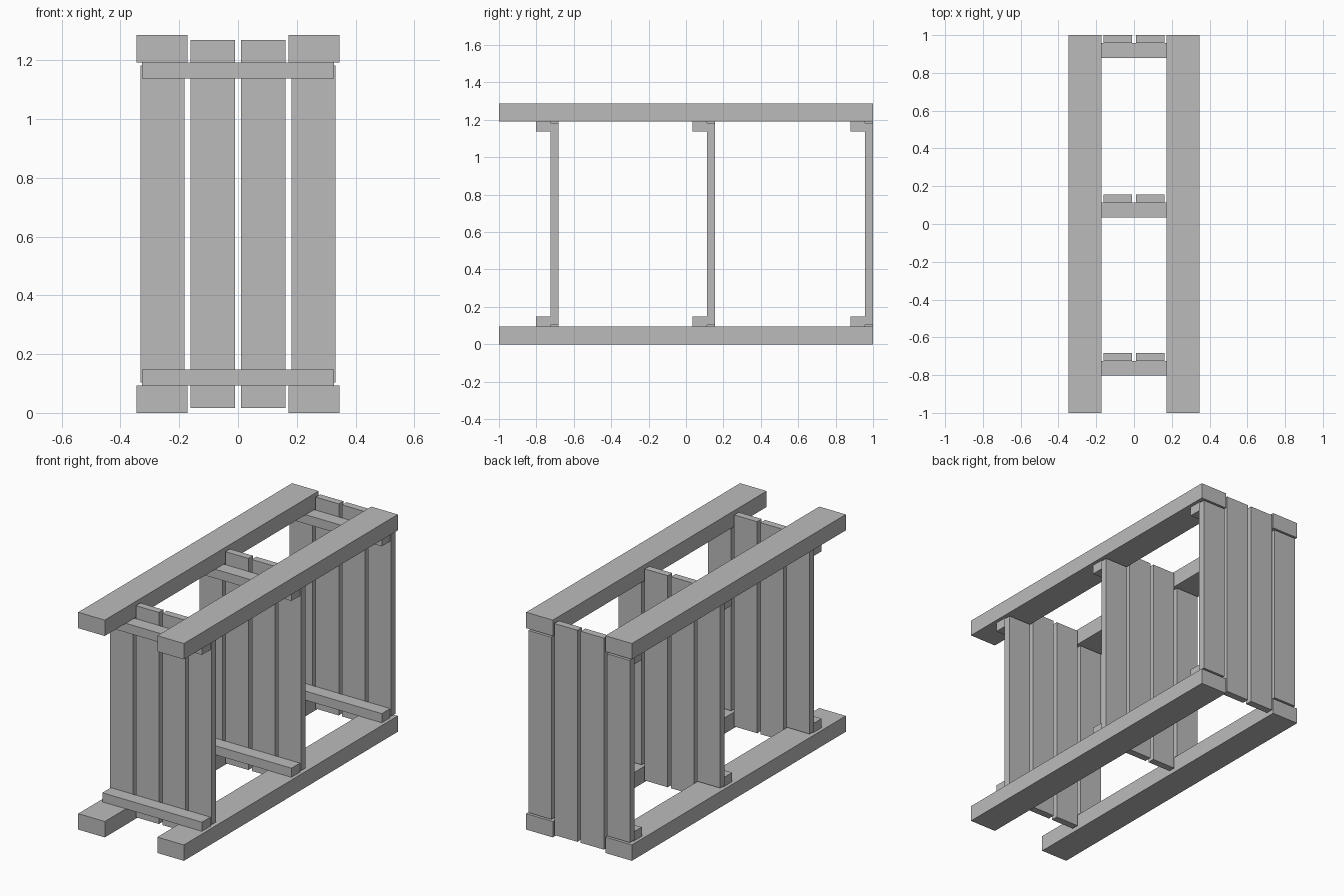
import bpy
import bmesh
from mathutils import Vector

cube = bpy.data.objects.get("Cube")
if cube:
    bpy.data.objects.remove(cube, do_unlink=True)

GREY = (0.5, 0.5, 0.5, 1.0)
mat = bpy.data.materials.new("plain grey")
mat.use_nodes = True
mat.diffuse_color = GREY
mat.node_tree.nodes["Principled BSDF"].inputs["Base Color"].default_value = GREY

HEIGHT = 1.286       # overall height
BEAM = 0.094         # beam thickness
BOARD = 0.042        # board thickness
CLEAT = 0.079        # cleat depth


def box(name, low, high):
    """Axis-aligned box between two opposite corners."""
    low, high = Vector(low), Vector(high)
    bm = bmesh.new()
    bmesh.ops.create_cube(bm, size=1)
    for v in bm.verts:
        v.co *= high - low
    mesh = bpy.data.meshes.new(name)
    bm.to_mesh(mesh)
    bm.free()
    mesh.materials.append(mat)
    obj = bpy.data.objects.new(name, mesh)
    obj.location = (low + high) / 2
    bpy.context.collection.objects.link(obj)


def sided_box(name, x0, x1, y0, y1, z0, z1):
    """Box repeated on the left (+x) and the right (-x)."""
    box("left_" + name, (x0, y0, z0), (x1, y1, z1))
    box("right_" + name, (-x1, y0, z0), (-x0, y1, z1))


# Long beams, two at the bottom and two at the top
sided_box("lower_beam", 0.172, 0.346, -1, 1, 0, BEAM)
sided_box("upper_beam", 0.172, 0.346, -1, 1, HEIGHT - BEAM, HEIGHT)

# Three upright panels of four boards, each held by two cleats
for label, back in (("front", -0.682), ("middle", 0.155), ("back", 1.0)):
    face = back - BOARD
    sided_box(label + "_inner_board", 0.011, 0.162, face, back, 0.017, HEIGHT - 0.017)
    sided_box(label + "_outer_board", 0.182, 0.332, face, back, 0.104, HEIGHT - 0.104)
    for level, z in (("lower", BEAM), ("upper", HEIGHT - BEAM - 0.054)):
        box(f"{label}_{level}_cleat", (-0.326, face - CLEAT, z), (0.326, face, z + 0.054))
